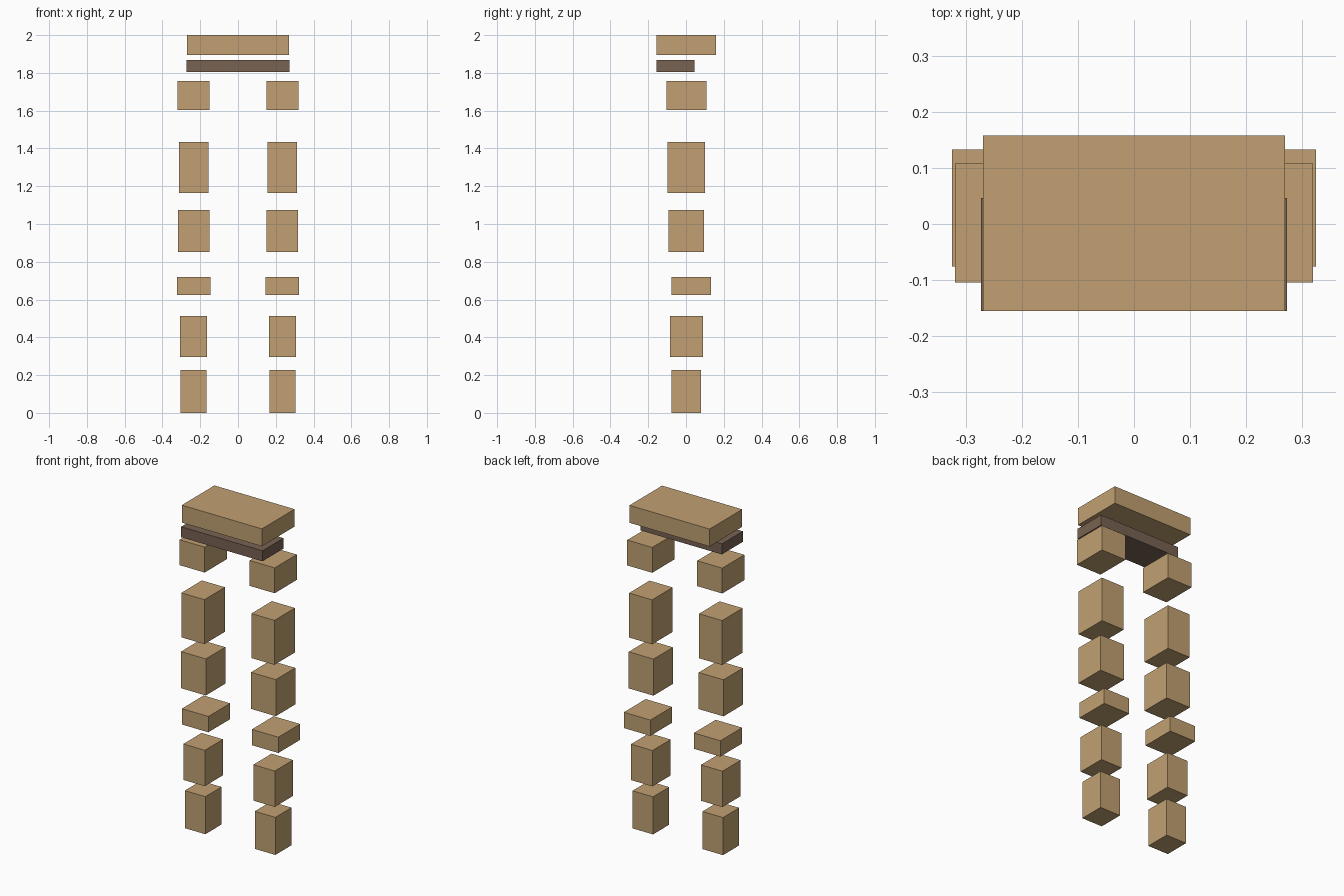
import bpy

if "Cube" in bpy.data.objects:
    bpy.data.objects.remove(bpy.data.objects["Cube"])


def material(name, color):
    mat = bpy.data.materials.new(name)
    mat.diffuse_color = (*color, 1)
    mat.use_nodes = True
    mat.node_tree.nodes["Principled BSDF"].inputs["Base Color"].default_value = mat.diffuse_color
    return mat


def box(name, low, high, mat):
    """Box spanning two opposite corners."""
    centre = [(a + b) / 2 for a, b in zip(low, high)]
    bpy.ops.mesh.primitive_cube_add(size=1, location=centre)
    obj = bpy.context.object
    obj.name = name
    obj.scale = [b - a for a, b in zip(low, high)]
    bpy.ops.object.transform_apply(location=False, rotation=False, scale=True)
    obj.data.materials.append(mat)
    return obj


tan = material("tan", (0.533, 0.352, 0.168))
brown = material("dark_brown", (0.188, 0.122, 0.084))

# Waist slab and the darker belt below it
box("waist", (-0.269, -0.155, 1.894), (0.269, 0.158, 2.0), tan)
box("belt", (-0.273, -0.155, 1.804), (0.273, 0.046, 1.868), brown)

# Leg segments: name, half width, y range, z range
LEG_X = 0.235
segments = [
    ("hip",         0.084,  -0.104, 0.108, 1.603, 1.757),
    ("upper_thigh", 0.0775, -0.097, 0.100, 1.164, 1.434),
    ("lower_thigh", 0.083,  -0.092, 0.095, 0.852, 1.074),
    ("knee",        0.089,  -0.076, 0.133, 0.624, 0.720),
    ("upper_shin",  0.072,  -0.086, 0.089, 0.296, 0.514),
    ("lower_shin",  0.069,  -0.076, 0.079, 0.0,   0.228),
]

# Both legs
for side, x in (("left", -LEG_X), ("right", LEG_X)):
    for name, w, y0, y1, z0, z1 in segments:
        box(f"{side}_{name}", (x - w, y0, z0), (x + w, y1, z1), tan)
